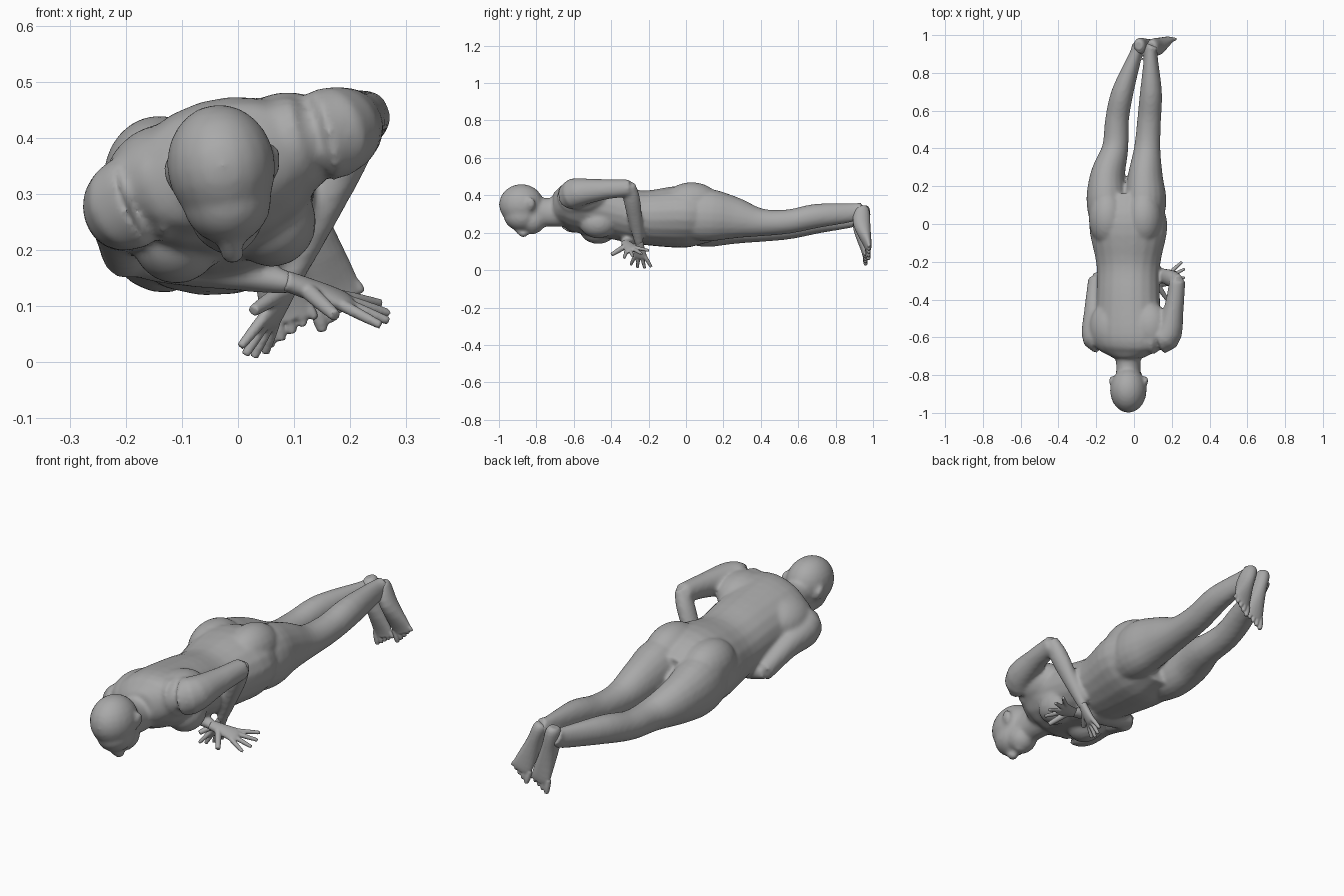
import bpy, bmesh, math
from mathutils import Vector, Matrix

if "Cube" in bpy.data.objects:
    bpy.data.objects.remove(bpy.data.objects["Cube"])

skin = bpy.data.materials.new("plain grey skin")
skin.use_nodes = True
grey = [0.4] * 3 + [1]
skin.diffuse_color = grey
skin.node_tree.nodes["Principled BSDF"].inputs["Base Color"].default_value = grey


def rolled(degrees):
    """Sideways direction of a body part rolled with its left side up."""
    angle = math.radians(degrees)
    return Vector((math.cos(angle), 0, math.sin(angle)))


def smooth_rows(rows, steps=4):
    """Smooth curve through all rows, as a chain of Bezier spans."""
    keys = [Vector(row) for row in rows]
    keys = [keys[0] * 2 - keys[1]] + keys + [keys[-1] * 2 - keys[-2]]
    result = []
    for before, start, end, after in zip(keys, keys[1:], keys[2:], keys[3:]):
        leave = start + (end - before) / 6
        arrive = end - (after - start) / 6
        for step in range(steps):
            t = step / steps
            middle = leave.lerp(arrive, t)
            first = start.lerp(leave, t).lerp(middle, t)
            last = middle.lerp(arrive.lerp(end, t), t)
            result.append(first.lerp(last, t))
    return result + [keys[-2]]


def loft(bm, path, widths, depths, side, last_side=None, sides=20):
    """Closed oval tube along a path of points."""
    rows = smooth_rows([(*p, w, d) for p, w, d in zip(path, widths, depths)])
    points = [row.to_3d() for row in rows]
    rings = []
    for i, row in enumerate(rows):
        along = (points[min(i + 1, len(rows) - 1)] - points[max(i - 1, 0)]).normalized()
        across = Vector(side).lerp(Vector(last_side or side), i / (len(rows) - 1))
        across = (across - along * across.dot(along)).normalized()
        up = along.cross(across)
        ring = []
        for k in range(sides):
            turn = math.tau * k / sides
            ring.append(bm.verts.new(points[i] + across * row[3] * math.cos(turn)
                                     + up * row[4] * math.sin(turn)))
        rings.append(ring)
    faces = [bm.faces.new(rings[0]), bm.faces.new(rings[-1])]
    for lower, upper in zip(rings, rings[1:]):
        for k in range(sides):
            faces.append(bm.faces.new((lower[k - 1], lower[k], upper[k], upper[k - 1])))
    bmesh.ops.recalc_face_normals(bm, faces=faces)


def tube(bm, path, radii, side, flat=1.0):
    loft(bm, path, radii, [radius * flat for radius in radii], side)


def ball(bm, centre, radii, tilt=0):
    place = (Matrix.Translation(centre) @ Matrix.Rotation(math.radians(-tilt), 4, 'Y')
             @ Matrix.Diagonal((*radii, 1)))
    bmesh.ops.create_uvsphere(bm, u_segments=20, v_segments=12, radius=1, matrix=place)


def finish(name, bm, voxel, smoothing):
    """Fuse the overlapping volumes into one soft skin."""
    mesh = bpy.data.meshes.new(name)
    bm.to_mesh(mesh)
    bm.free()
    mesh.materials.append(skin)
    part = bpy.data.objects.new(name, mesh)
    bpy.context.collection.objects.link(part)
    fuse = part.modifiers.new("fuse", 'REMESH')
    fuse.mode = 'VOXEL'
    fuse.voxel_size = voxel
    fuse.use_smooth_shade = True
    soften = part.modifiers.new("soften", 'SMOOTH')
    soften.iterations = smoothing


def torso(bm):
    stations = [(-.71, .34), (-.67, .34), (-.6, .34), (-.4, .31), (-.22, .28), (0, .285), (.15, .27)]
    path = [(-.03, y, z) for y, z in stations]
    widths = (.08, .15, .18, .17, .17, .21, .15)
    depths = (.07, .1, .13, .14, .145, .165, .12)
    loft(bm, path, widths, depths, rolled(22), rolled(7))
    # Shoulder blades, buttocks and chest
    for x, z in ((-.13, .33), (.08, .385)):
        ball(bm, (x, -.55, z), (.11, .14, .095), 20)
    for x, z in ((-.14, .33), (.05, .36)):
        ball(bm, (x, .03, z), (.1, .15, .11))
    for x, z in ((-.11, .22), (.06, .25)):
        ball(bm, (x, -.47, z), (.08, .1, .08))


def head(bm):
    # Neck, cranium, face and jaw
    tube(bm, [(-.03, -.6, .35), (-.03, -.71, .31), (-.03, -.84, .32)], (.1, .067, .065), rolled(12), 1.2)
    ball(bm, (-.03, -.88, .35), (.097, .12, .11), 8)
    ball(bm, (-.02, -.88, .29), (.08, .095, .08), 8)
    ball(bm, (-.02, -.82, .265), (.067, .072, .07), 8)
    # Nose, lips and ears
    tube(bm, [(-.02, -.92, .23), (-.01, -.87, .195), (-.01, -.855, .21)], (.012, .022, .012), rolled(8))
    ball(bm, (-.01, -.82, .2), (.025, .02, .01), 8)
    for x, z, tilt in ((-.117, .33, 20), (.062, .355, -6)):
        ball(bm, (x, -.83, z), (.013, .025, .035), tilt)


def arm(bm, inner, shoulder, middle, elbow, wrist):
    """Upper arm and forearm overlap at the elbow."""
    tube(bm, [inner, shoulder, middle, elbow], (.08, .075, .052, .042), rolled(20), 1.1)
    elbow, wrist = Vector(elbow), Vector(wrist)
    path = [elbow.lerp(wrist, t) for t in (-.06, .2, .6, 1)]
    tube(bm, path, (.033, .045, .037, .024), (0, 1, 0), .85)


def leg(bm, lift, sideways):
    """Both legs share one profile; only sway and height differ."""
    stations = [(-.1, .27), (.1, .265), (.25, .25), (.4, .225), (.55, .23), (.7, .26), (.9, .28), (.95, .3)]
    path = [(x, y, z + lift) for x, (y, z) in zip(sideways, stations)]
    widths = (.07, .11, .093, .07, .063, .058, .034, .032)
    depths = (.11, .142, .115, .075, .065, .065, .05, .038)
    loft(bm, path, widths, depths, rolled(8))


def foot(name, heel, toe, out):
    """Heel up, sole facing back, with a row of five toes."""
    bm = bmesh.new()
    heel, toe, out = Vector(heel), Vector(toe), Vector(out).normalized()
    path = [heel.lerp(toe, t) for t in (-.08, 0, .3, .75, .88)]
    path[2].y -= .012
    loft(bm, path, (.02, .032, .036, .046, .042), (.022, .04, .046, .022, .014), out)
    for i in range(5):
        root = heel.lerp(toe, .8) + out * (i - 2) * .019
        end = heel.lerp(toe, 1.02 - i * .03) + out * (i - 2) * .023
        radius = .013 - i * .001
        tube(bm, [root, root.lerp(end, .6), end], (radius, radius, radius * .7), out)
    finish(name, bm, .004, 4)


def hand(name, wrist, tip, spread):
    """Flat palm with a fan of four fingers and a thumb."""
    bm = bmesh.new()
    wrist, spread = Vector(wrist), Vector(spread).normalized()
    reach = Vector(tip) - wrist
    length = reach.length
    loft(bm, [wrist + reach * t for t in (-.1, .25, .5, .6)],
         (.023, .031, .039, .035), (.018, .018, .015, .01), spread)

    def finger(base, angle, size, radius):
        angle = math.radians(angle)
        end = base + (reach * math.cos(angle) + spread * length * math.sin(angle)) * size
        tube(bm, [base, base.lerp(end, .5), end], (radius, radius * .9, radius * .7), spread)

    for i in range(4):
        offset = i - 1.5
        finger(wrist + reach * .5 + spread * offset * .019, offset * 18, .52 - abs(offset) * .04, .011)
    finger(wrist + reach * .15 - spread * .015, -60, .57, .015)
    finish(name, bm, .004, 3)


right_wrist, left_wrist = (.1, -.32, .14), (.09, -.25, .14)

bm = bmesh.new()
torso(bm)
head(bm)
# Left elbow is raised, right arm is tucked under the chest
arm(bm, (.06, -.6, .38), (.17, -.6, .41), (.21, -.45, .43), (.23, -.3, .44), left_wrist)
arm(bm, (-.12, -.6, .31), (-.2, -.6, .28), (-.21, -.45, .25), (-.2, -.29, .19), right_wrist)
leg(bm, 0, (-.13, -.14, -.14, -.1, -.09, -.06, .01, .02))
leg(bm, .03, (.04, .06, .06, .07, .08, .09, .09, .1))
finish("body", bm, .009, 8)

foot("right_foot", (.03, .945, .32), (.1, .96, .04), (1, 0, .2))
foot("left_foot", (.1, .94, .32), (.19, .98, .08), (1, .1, .5))
hand("right_hand", right_wrist, (.27, -.26, .08), (0, 1, .3))
hand("left_hand", left_wrist, (.02, -.24, .01), (.4, 1, -.1))
